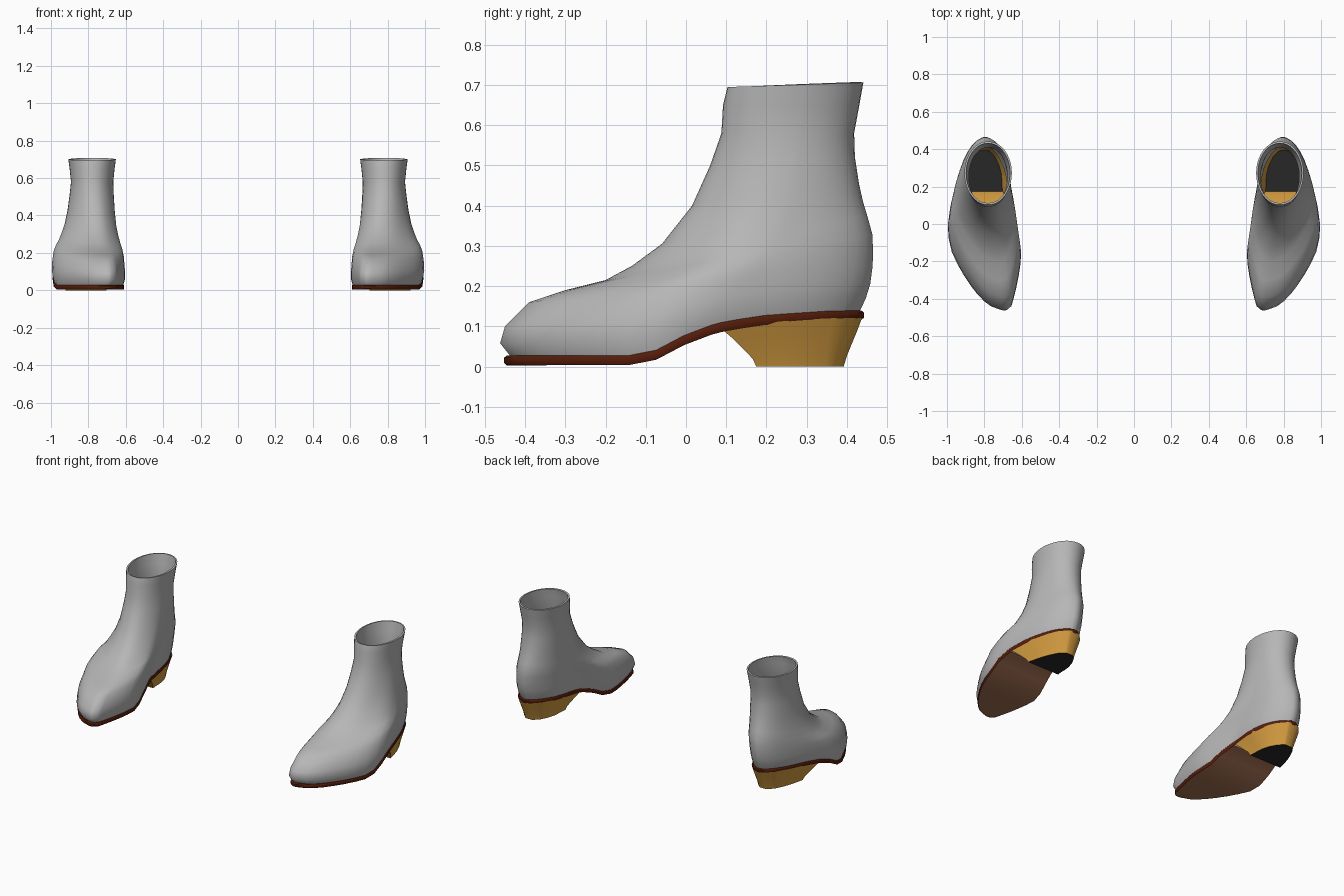
import bpy, bmesh, math

cube = bpy.data.objects.get("Cube")
if cube:
    bpy.data.objects.remove(cube, do_unlink=True)


def material(name, rgb):
    m = bpy.data.materials.new(name)
    m.use_nodes = True
    m.diffuse_color = (*rgb, 1)
    m.node_tree.nodes["Principled BSDF"].inputs["Base Color"].default_value = (*rgb, 1)
    return m


LEATHER = material("grey leather", (0.47, 0.47, 0.47))
WELT = material("red brown welt", (0.09, 0.012, 0.003))
OUTSOLE = material("brown outsole", (0.37, 0.16, 0.085))
WOOD = material("golden wood", (0.63, 0.32, 0.05))
RUBBER = material("black rubber", (0.02, 0.02, 0.02))

# Foot outline: y, inner x, outer x
OUTLINE = [(-.465, .685, .70), (-.45, .658, .755), (-.40, .643, .82), (-.30, .62, .895),
           (-.165, .60, .97), (-.03, .622, 1.0), (.10, .655, .982), (.24, .66, .95),
           (.33, .682, .918), (.40, .715, .885), (.45, .76, .84), (.465, .79, .81)]
# Top of the sole along y
SOLE = [(-.46, .027), (-.12, .028), (-.06, .045), (.02, .092), (.10, .113),
        (.20, .128), (.35, .138), (.46, .140)]
# Upper rings: front y, front z, back y, back z, roundness, half width, sole follow
RINGS = [(-.435, .024, .432, .138, 0, .1, 1), (-.462, .058, .447, .170, 0, .1, .85),
         (-.45, .10, .458, .205, .02, .1, .6), (-.39, .16, .464, .25, .09, .1, .35),
         (-.30, .19, .465, .29, .22, .105, .15), (-.20, .215, .463, .33, .38, .108, 0),
         (-.135, .25, .452, .37, .52, .108, 0), (-.06, .305, .44, .41, .67, .108, 0),
         (.015, .40, .43, .455, .81, .108, 0), (.06, .50, .42, .52, .93, .109, 0),
         (.088, .58, .418, .58, 1, .109, 0), (.092, .65, .43, .645, 1, .116, 0),
         (.103, .695, .441, .706, 1, .123, 0)]
COLLAR_X = .78
# Even cosine spacing, plus one station where the heel starts
STATIONS = sorted([(1 - math.cos(math.pi * i / 20)) / 2 for i in range(21)] + [.605])


def sample(table, y, col=1):
    for a, b in zip(table, table[1:]):
        if y <= b[0]:
            t = max(0, (y - a[0]) / (b[0] - a[0]))
            return a[col] + (b[col] - a[col]) * t
    return table[-1][col]


def loop(stations, point):
    """Closed loop: outer side front to back, then inner side back to front."""
    return [point(s, 2) for s in stations] + [point(s, 1) for s in reversed(stations)]


def build(name, rings, mats, side, strip=None, thickness=0, angle=45):
    """Loft rings; strip closes the last ring with cross quads up to that y."""
    bm = bmesh.new()
    rows = [[bm.verts.new((side * x, y, z)) for x, y, z in r] for r in rings]
    n = len(rows[0])
    for a, b in zip(rows, rows[1:]):
        for i in range(n):
            j = (i + 1) % n
            bm.faces.new((a[i], a[j], b[j], b[i])[::side])
    if strip is not None:
        r = rows[-1]
        for i in range(n // 2 - 1):
            if r[i].co.y < strip:
                f = bm.faces.new((r[i], r[i + 1], r[n - 2 - i], r[n - 1 - i])[::side])
                f.material_index = 1
    mesh = bpy.data.meshes.new(name)
    bm.to_mesh(mesh)
    bm.free()
    for m in mats:
        mesh.materials.append(m)
    ob = bpy.data.objects.new(name, mesh)
    bpy.context.collection.objects.link(ob)
    bpy.ops.object.select_all(action='DESELECT')
    ob.select_set(True)
    bpy.context.view_layer.objects.active = ob
    if thickness:
        mod = ob.modifiers.new("lining", 'SOLIDIFY')
        mod.thickness = thickness
        mod.offset = -1
        bpy.ops.object.modifier_apply(modifier=mod.name)
    bpy.ops.object.shade_smooth_by_angle(angle=math.radians(angle))


def upper_ring(yf, zf, yb, zb, k, rx, follow):
    def point(s, col):
        y = yf + (yb - yf) * s
        foot = sample(OUTLINE, -.465 + .93 * s, col)
        if follow == 1:
            foot = .8 + (foot - .8) * .95
        out = 1 if col == 2 else -1
        shaft = COLLAR_X + out * (rx * 2 * math.sqrt(max(0, s * (1 - s))) + .004)
        bend = sample(SOLE, y) - (.027 + .113 * s)
        return (foot + (shaft - foot) * k, y, zf + (zb - zf) * s + follow * bend)
    return loop(STATIONS, point)


def sole_ring(scale, drop):
    def point(s, col):
        y0 = -.465 + .93 * s
        y = y0 * .962 * scale - .005
        return (.8 + (sample(OUTLINE, y0, col) - .8) * .975 * scale, y, sample(SOLE, y) - drop)
    return loop(STATIONS, point)


def heel_ring(yf, yb, width, height):
    def point(s, col):
        s = math.sin(s * math.pi / 2)
        top_y = .09 + .35 * s
        x = .80 + (sample(OUTLINE, top_y + .015 * s, col) - .80) * .955 * width
        return (x, yf + (yb - yf) * s, (sample(SOLE, top_y) - .018) * height)
    return loop([i / 14 for i in range(15)], point)


for side, label in ((1, "left"), (-1, "right")):
    # Leather upper with a thin lining
    build(label + "_upper", [upper_ring(*r) for r in RINGS], [LEATHER], side,
          thickness=.01, angle=70)
    # Welt band with the outsole closing it ahead of the heel
    build(label + "_sole", [sole_ring(*r) for r in
          ((.95, .002), (.985, 0), (1, .005), (1, .018), (.985, .024))],
          [WELT, OUTSOLE], side, strip=.08)
    # Hollow stacked heel with a rubber tip
    build(label + "_heel", [heel_ring(*r) for r in
          ((.09, .438, 1, 1), (.12, .425, .90, .72), (.165, .40, .73, .22), (.175, .392, .69, 0))],
          [WOOD, RUBBER], side, strip=1)
